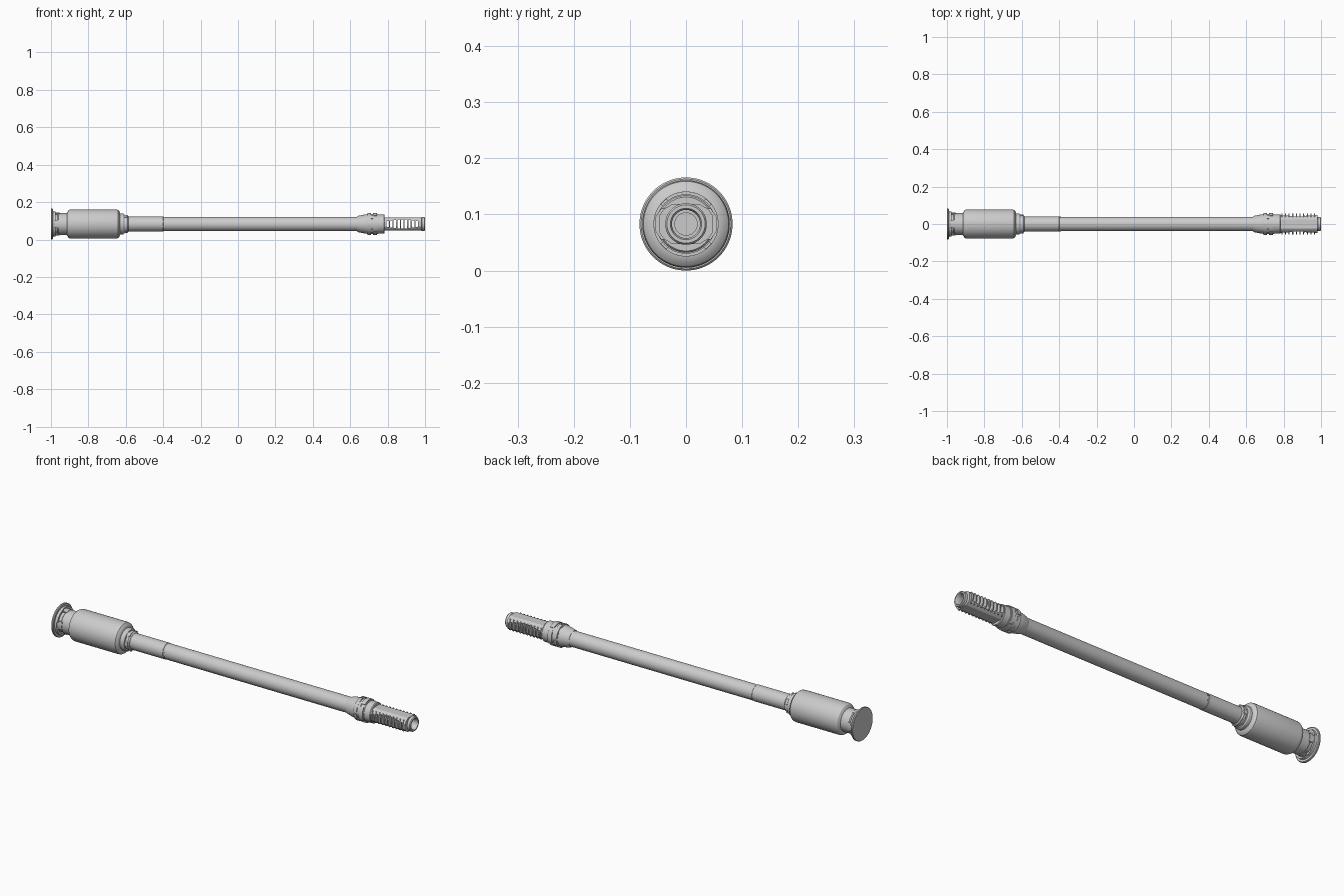
import bpy, bmesh, math

if "Cube" in bpy.data.objects:
    bpy.data.objects.remove(bpy.data.objects["Cube"])

AXIS = 0.083   # height of the long axis
SIDES = 64


def finish(name, bm, smooth=True):
    bmesh.ops.recalc_face_normals(bm, faces=bm.faces)
    me = bpy.data.meshes.new(name)
    bm.to_mesh(me)
    bm.free()
    ob = bpy.data.objects.new(name, me)
    bpy.context.collection.objects.link(ob)
    bpy.ops.object.select_all(action='DESELECT')
    ob.select_set(True)
    bpy.context.view_layer.objects.active = ob
    if smooth:
        bpy.ops.object.shade_smooth_by_angle(angle=math.radians(30))
    return ob


def lathe(name, profile, sides=SIDES, closed=False):
    """Revolve (x, radius) points around the long axis."""
    bm = bmesh.new()
    rings = []
    for x, r in profile:
        if r == 0:
            rings.append([bm.verts.new((x, 0, AXIS))] * sides)
        else:
            rings.append([bm.verts.new((x, r * math.cos(2 * math.pi * i / sides),
                                        AXIS + r * math.sin(2 * math.pi * i / sides)))
                          for i in range(sides)])
    pairs = list(zip(rings, rings[1:]))
    if closed:
        pairs.append((rings[-1], rings[0]))
    for a, b in pairs:
        for i in range(sides):
            j = (i + 1) % sides
            bm.faces.new(list(dict.fromkeys((a[i], a[j], b[j], b[i]))))
    return finish(name, bm)


def prism_x(bm, outline, x0, x1):
    """Extrude a (y, z) outline along x."""
    a = [bm.verts.new((x0, y, AXIS + z)) for y, z in outline]
    b = [bm.verts.new((x1, y, AXIS + z)) for y, z in outline]
    n = len(a)
    bm.faces.new(a)
    bm.faces.new(b[::-1])
    for i in range(n):
        bm.faces.new((a[i], a[(i + 1) % n], b[(i + 1) % n], b[i]))


def sector(r0, r1, mid, width, steps=8):
    """Outline of a ring segment, angles in degrees."""
    angs = [math.radians(mid - width / 2 + width * i / steps) for i in range(steps + 1)]
    return ([(r1 * math.cos(t), r1 * math.sin(t)) for t in angs] +
            [(r0 * math.cos(t), r0 * math.sin(t)) for t in reversed(angs)])


def segments(name, x0, x1, r0, r1, count, width, start=0):
    bm = bmesh.new()
    for i in range(count):
        prism_x(bm, sector(r0, r1, start + 360 * i / count, width), x0, x1)
    return finish(name, bm)


def cut(target, cutter):
    mod = target.modifiers.new("cut", 'BOOLEAN')
    mod.operation = 'DIFFERENCE'
    mod.solver = 'EXACT'
    mod.object = cutter
    bpy.context.view_layer.objects.active = target
    bpy.ops.object.modifier_apply(modifier=mod.name)
    bpy.data.objects.remove(cutter)


# Rear flange with a dished front face
lathe("end_flange", [(-1, 0), (-1, .081), (-.998, .083), (-.992, .083), (-.989, .08),
                     (-.989, .07), (-.981, .066), (-.981, 0)])
# Raised rim segments and locking lugs in front of the flange
segments("flange_rim_segments", -.990, -.975, .060, .070, 4, 62, 45)
segments("neck_lugs", -.982, -.955, .050, .061, 4, 40)
lathe("rear_neck", [(-.985, 0), (-.985, .053), (-.965, .053), (-.96, .058),
                    (-.925, .058), (-.90, .058), (-.90, 0)])

# Large housing cylinder
lathe("housing", [(-.915, 0), (-.915, .060), (-.908, .072), (-.898, .0775), (-.892, .078),
                  (-.652, .078), (-.642, .076), (-.634, .068), (-.630, .056), (-.630, 0)])
lathe("housing_collar", [(-.64, 0), (-.64, .056), (-.614, .056), (-.608, .052),
                         (-.608, .046), (-.60, .046), (-.60, 0)])
lathe("shaft_seat_ring", [(-.61, 0), (-.61, .041), (-.604, .047), (-.592, .047),
                          (-.585, .041), (-.585, 0)])
segments("collar_tabs", -.612, -.59, .040, .050, 6, 26)

# Long tube
lathe("long_tube", [(-.60, 0), (-.60, .040), (-.40, .040), (-.398, .0385),
                    (.64, .0385), (.65, .040), (.65, 0)])

# Small screws on the rear of the tube
bm = bmesh.new()
for a in (20, 160, 200, 340):
    prism_x(bm, sector(.038, .0415, a, 8, 3), -.402, -.39)
finish("tube_screws", bm)

# Front flare and locking ring, open at the bore
lathe("front_flare", [(.635, 0), (.635, .040), (.645, .044), (.685, .052), (.70, .052), (.70, 0)])
lathe("locking_ring_core", [(.69, .020), (.69, .053), (.748, .053), (.748, .020)], closed=True)
segments("locking_ring_rear", .693, .710, .050, .058, 4, 80, 45)
segments("locking_ring_front", .722, .744, .050, .058, 4, 76, 0)
segments("locking_ring_keys", .708, .724, .050, .057, 4, 30, 45)
lathe("front_collar", [(.74, .020), (.74, .051), (.780, .051), (.784, .048), (.784, .020)], closed=True)

# Slotted muzzle block: flattened body, hollowed and cut through sideways
half = [(.048, -.014), (.048, .014), (.040, .026), (.024, .036)]
outline = [(.024, -.036), (.040, -.026)] + half
outline += [(-.024, .036), (-.040, .026), (-.048, .014),
            (-.048, -.014), (-.040, -.026), (-.024, -.036)]
bm = bmesh.new()
prism_x(bm, outline, .775, .980)
muzzle = finish("slotted_muzzle", bm, False)
cut(muzzle, lathe("bore_cutter", [(.76, 0), (.76, .025), (1.05, .025), (1.05, 0)]))

COUNT, FIRST, STEP = 9, .800, .0195
slots = bmesh.new()
for i in range(COUNT):
    x = FIRST + i * STEP
    h = .016 + .009 * math.sin(math.pi * i / (COUNT - 1))
    box = [(-.1, -h), (.1, -h), (.1, h), (-.1, h)]
    prism_x(slots, box, x - .0065, x + .0065)
cutter = finish("slot_cutter", slots, False)
cutter.hide_render = True
cut(muzzle, cutter)
bpy.context.view_layer.objects.active = muzzle
muzzle.select_set(True)
bpy.ops.object.shade_smooth_by_angle(angle=math.radians(25))

# Thin fins standing out on both sides between the slots
fins = bmesh.new()
for i in range(COUNT + 1):
    x = FIRST + (i - .5) * STEP
    for s in (-1, 1):
        prism_x(fins, [(s * .034, -.028), (s * .044, -.028), (s * .055, -.012),
                       (s * .055, .012), (s * .044, .028), (s * .034, .028)],
                x - .0028, x + .0028)
finish("muzzle_fins", fins, False)

# End collar with open bore
lathe("muzzle_tip", [(.972, .025), (.972, .033), (.980, .033), (.983, .037), (.996, .037),
                     (1.0, .034), (1.0, .028), (.994, .025)], closed=True)
